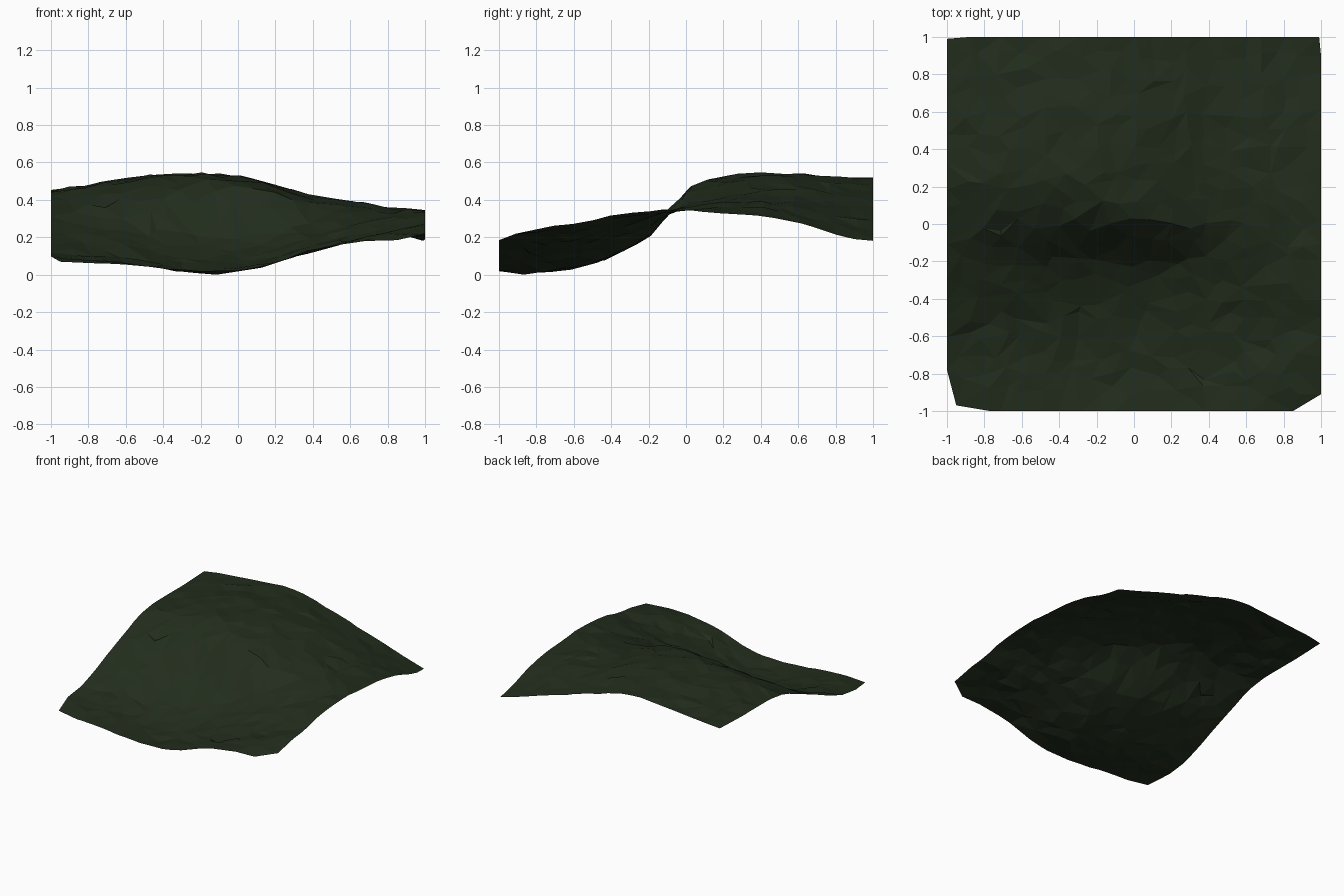
import bpy, random
from mathutils import Vector
from mathutils.geometry import delaunay_2d_cdt

if "Cube" in bpy.data.objects:
    bpy.data.objects.remove(bpy.data.objects["Cube"])

random.seed(4)

# Height profiles: rows run y = -1 to 1 in steps of 0.2, one profile per x station
PROFILES = {
    -1.0: (.06, .09, .115, .19, .275, .35, .425, .44, .44, .445, .45),
    -0.6: (.05, .05, .07, .14, .24, .40, .48, .505, .505, .50, .49),
    -0.2: (.015, .003, .03, .09, .20, .43, .52, .535, .535, .52, .51),
    0.1: (.035, .035, .055, .11, .21, .44, .485, .50, .495, .475, .445),
    0.4: (.13, .125, .145, .19, .26, .38, .41, .42, .41, .385, .355),
    0.7: (.175, .195, .205, .25, .31, .355, .37, .37, .345, .30, .265),
    1.0: (.18, .245, .265, .31, .335, .34, .325, .31, .275, .21, .17),
}
STATIONS = sorted(PROFILES)


def spline(xs, vs, t):
    """Cubic Hermite interpolation through (xs, vs)."""
    n = len(xs)
    i = max(k for k in range(n - 1) if xs[k] <= t + 1e-9 or k == 0)

    def slope(k):
        a, b = max(k - 1, 0), min(k + 1, n - 1)
        return (vs[b] - vs[a]) / (xs[b] - xs[a])
    h = xs[i + 1] - xs[i]
    u = (t - xs[i]) / h
    return ((2*u**3 - 3*u**2 + 1) * vs[i] + (u**3 - 2*u**2 + u) * h * slope(i)
            + (3*u**2 - 2*u**3) * vs[i + 1] + (u**3 - u**2) * h * slope(i + 1))


ROWS = [-1 + .2 * k for k in range(11)]


def height(x, y):
    column = [spline(ROWS, PROFILES[s], y) for s in STATIONS]
    return spline(STATIONS, column, x)


# Irregular scatter of points, straight borders and clipped front corners
N = 20
step = 2 / N
points = []
for i in range(1, N):
    for j in range(1, N):
        x = -1 + i * step + random.uniform(-.38, .38) * step
        y = -1 + j * step + random.uniform(-.38, .38) * step
        if x - y < 1.82 and x + y > -1.82:
            points.append((x, y))
for i in range(3, N - 1):
    t = -1 + i * step + random.uniform(-.2, .2) * step
    points += [(-1, t), (1, t), (t, 1)]
    if t < .8:
        points.append((t, -1))
points += [(-1, -.78), (-.95, -.97), (-.77, -1), (.85, -1), (1, -.91),
           (1, .9), (.99, 1), (-1, .99), (-.88, 1)]

verts, _, faces, *_ = delaunay_2d_cdt([Vector(p) for p in points], [], [], 0, 1e-5)

# Lift the flat triangulation to the terrain heights with a little roughness
coords = []
for v in verts:
    inside = max(abs(v.x), abs(v.y)) < .97
    rough = random.uniform(-.011, .011) if inside else random.uniform(-.004, .004)
    coords.append([v.x, v.y, height(v.x, v.y) + rough])
low = min(c[2] for c in coords)
for c in coords:
    c[2] -= low

mesh = bpy.data.meshes.new("hillside")
mesh.from_pydata(coords, [], [list(f) for f in faces])
mesh.update()
hillside = bpy.data.objects.new("hillside", mesh)
bpy.context.collection.objects.link(hillside)

# Dark green ground
green = bpy.data.materials.new("dark_green")
green.diffuse_color = (.016, .026, .012, 1)
green.use_nodes = True
green.node_tree.nodes["Principled BSDF"].inputs["Base Color"].default_value = green.diffuse_color
mesh.materials.append(green)
